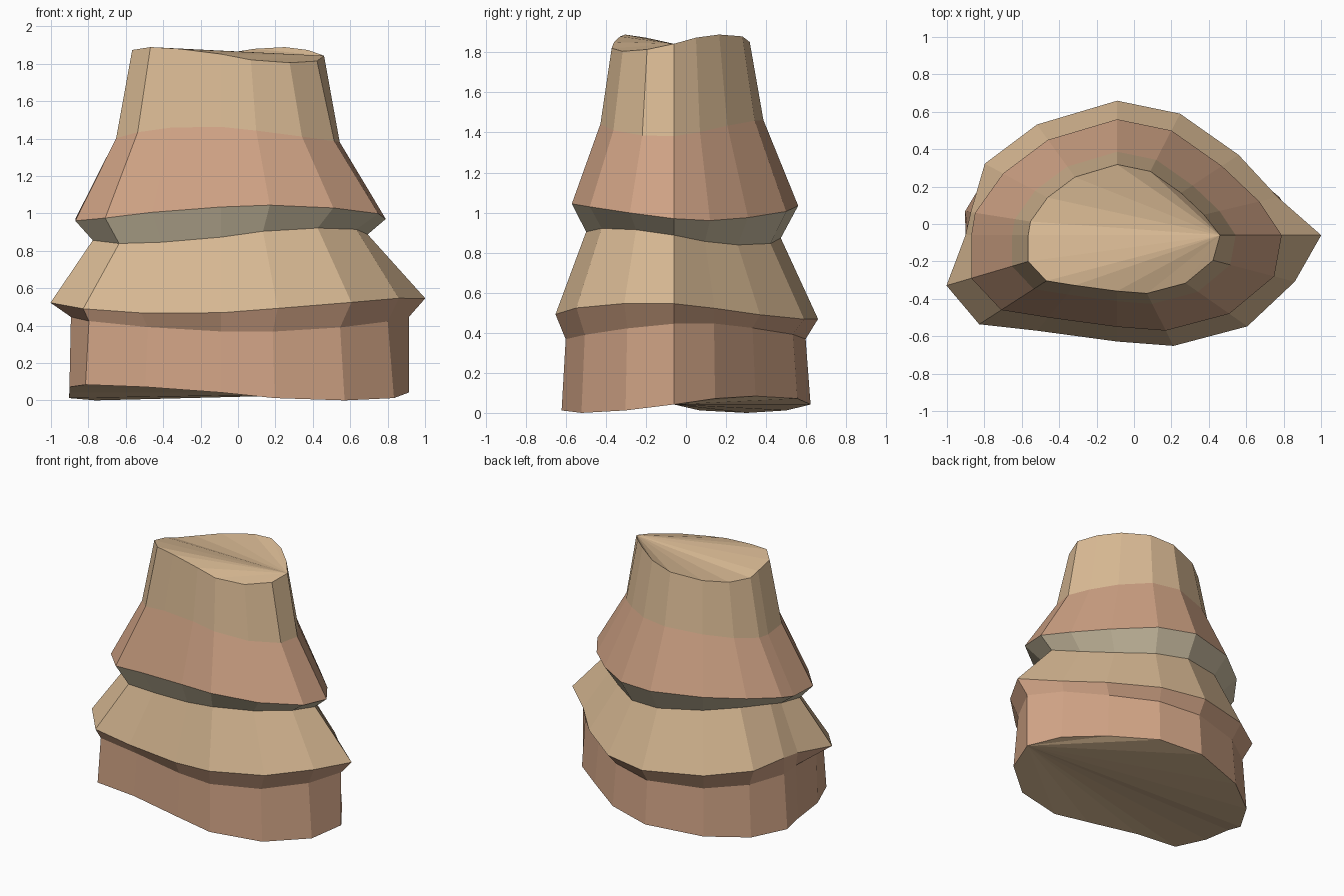
import bpy, bmesh
from math import cos, radians

if "Cube" in bpy.data.objects:
    bpy.data.objects.remove(bpy.data.objects["Cube"])

# Plan outline shared by all strata: 16 points around the column axis
AXIS = (-0.09, -0.06)
OUTLINE = [(.88, 0), (.76, .18), (.56, .37), (.29, .56), (0, .62), (-.37, .51),
           (-.61, .33), (-.76, .12), (-.78, 0), (-.78, -.23), (-.62, -.40),
           (-.37, -.44), (0, -.49), (.26, -.51), (.60, -.42), (.84, -.22)]
N = len(OUTLINE)

# Each ring: height, tilt phase (degrees), scale, local scale at weathered points
RINGS = [
    (0.045, 45, 1.10, {0: 1.14, 1: 1.14, 7: 1.07, 8: 1.04, 9: 1.04, 10: 1.17}),
    (0.410, 12, 1.06, {0: 1.14, 1: 1.11, 7: 1.03, 8: 1.02, 9: 1.03, 10: 1.14}),
    (0.510, -12, 1.16, {0: 1.24, 1: 1.13, 7: 1.03, 8: 1.04, 9: 1.17, 10: 1.19, 15: 1.13}),
    (0.883, 140, 0.86, {0: 0.89, 9: 0.88, 10: 0.88}),
    (1.005, 110, 1.00, {}),
    (1.425, 82, 0.72, {}),
    (1.850, 48, 0.61, {0: 0.625}),
]


def material(name, color):
    m = bpy.data.materials.new(name)
    m.diffuse_color = (*color, 1)
    m.use_nodes = True
    m.node_tree.nodes["Principled BSDF"].inputs["Base Color"].default_value = m.diffuse_color
    return m


me = bpy.data.meshes.new("rock_column")
for name, color in (("tan_stone", (.68, .48, .29)), ("red_stone", (.62, .36, .23)),
                    ("grey_stone", (.58, .50, .35))):
    me.materials.append(material(name, color))
TAN, RED, GREY = range(3)
BANDS = [RED, RED, TAN, GREY, RED, TAN]

# Stacked wavy rings
bm = bmesh.new()
rings = []
for z, phase, scale, local in RINGS:
    ring = []
    for i, (x, y) in enumerate(OUTLINE):
        s = local.get(i, scale)
        wave = 0.042 * cos(2 * radians(i * 360 / N - phase))
        ring.append(bm.verts.new((AXIS[0] + x * s, AXIS[1] + y * s, z + wave)))
    rings.append(ring)

# Strata walls
for low, high, mat in zip(rings, rings[1:], BANDS):
    for i in range(N):
        j = (i + 1) % N
        bm.faces.new((low[i], low[j], high[j], high[i])).material_index = mat

# Top and base fanned from the first point
for i in range(1, N - 1):
    t, b = rings[-1], rings[0]
    bm.faces.new((t[0], t[i], t[i + 1])).material_index = TAN
    bm.faces.new((b[0], b[i + 1], b[i])).material_index = TAN

low_z = min(v.co.z for v in bm.verts)
for v in bm.verts:
    v.co.z -= low_z
bm.to_mesh(me)
bm.free()
bpy.context.collection.objects.link(bpy.data.objects.new("rock_column", me))
